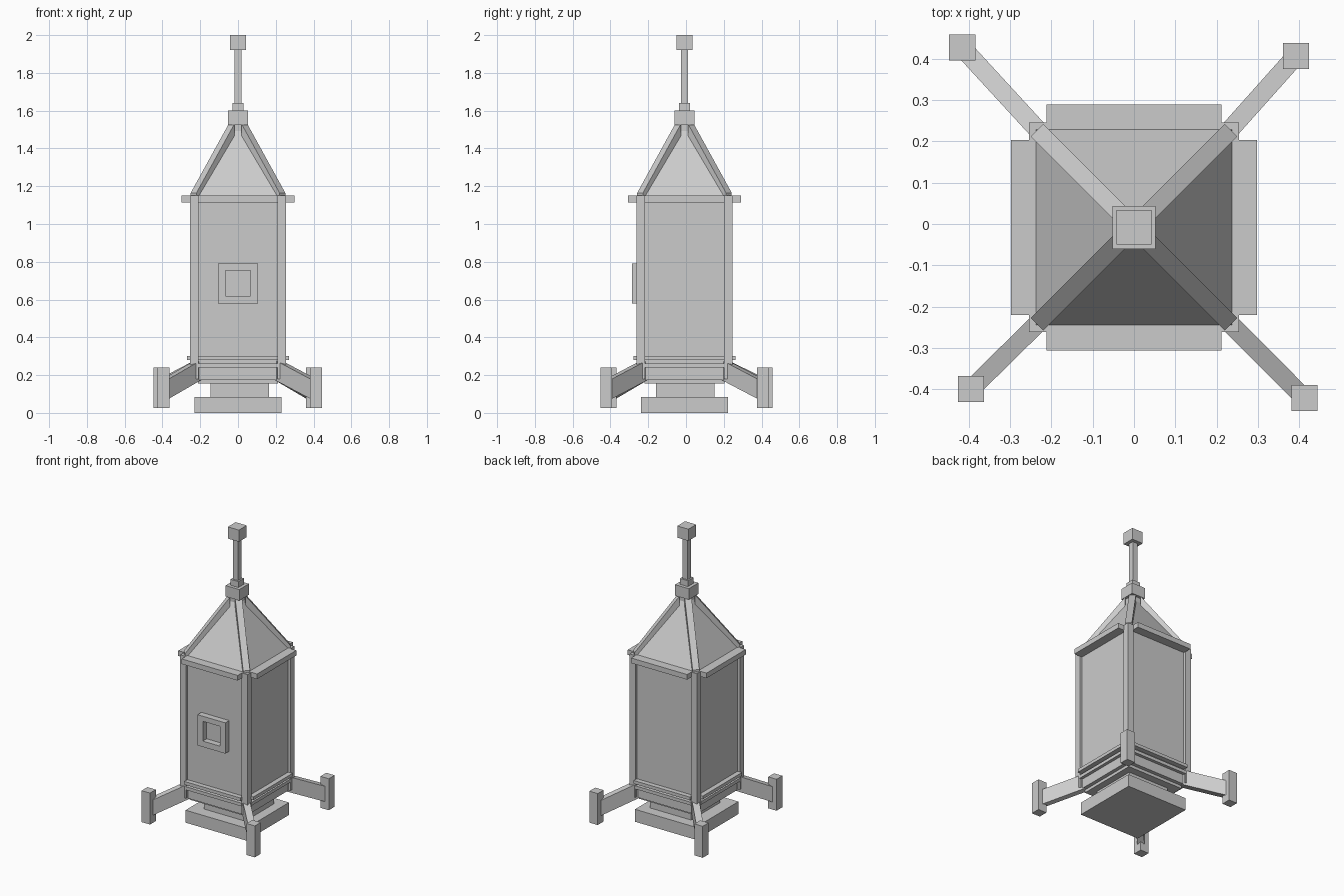
import bpy, bmesh, math
from mathutils import Matrix, Vector

if "Cube" in bpy.data.objects:
    bpy.data.objects.remove(bpy.data.objects["Cube"])

grey = bpy.data.materials.new("light_grey")
grey.diffuse_color = (0.6, 0.6, 0.6, 1)
grey.use_nodes = True
grey.node_tree.nodes["Principled BSDF"].inputs["Base Color"].default_value = grey.diffuse_color
CY = -0.008          # tower axis offset in y


def finish(name, bm):
    bmesh.ops.recalc_face_normals(bm, faces=bm.faces)
    me = bpy.data.meshes.new(name)
    bm.to_mesh(me)
    bm.free()
    me.materials.append(grey)
    ob = bpy.data.objects.new(name, me)
    bpy.context.collection.objects.link(ob)
    return ob


def box(name, x, y, z):
    """Box from (min, max) ranges."""
    bm = bmesh.new()
    size = [r[1] - r[0] for r in (x, y, z)]
    mid = [(r[0] + r[1]) / 2 for r in (x, y, z)]
    bmesh.ops.create_cube(bm, size=1, matrix=Matrix.Translation(mid) @ Matrix.Diagonal((*size, 1)))
    return finish(name, bm)


def block(name, half, z0, z1, cx=0, cy=CY):
    return box(name, (cx - half, cx + half), (cy - half, cy + half), (z0, z1))


def beam(name, a, b, width, height):
    """Sloping beam with vertical ends; a and b lie on its top centre line."""
    a, b = Vector(a), Vector(b)
    d = b - a
    side = Vector((-d.y, d.x, 0)).normalized() * width / 2
    drop = Vector((0, 0, -height))
    bm = bmesh.new()
    rings = [[bm.verts.new(p + o) for o in (side, -side, drop - side, drop + side)] for p in (a, b)]
    bm.faces.new(rings[0])
    bm.faces.new(rings[1])
    for i in range(4):
        j = (i + 1) % 4
        bm.faces.new((rings[0][i], rings[0][j], rings[1][j], rings[1][i]))
    return finish(name, bm)


# Base, neck and main body
block("base_slab", 0.23, 0, 0.085)
block("neck", 0.155, 0.085, 0.155, cx=0.01, cy=-0.003)
block("body_underside", 0.212, 0.155, 0.178)
block("body", 0.237, 0.175, 1.15)

# Pyramid roof
bm = bmesh.new()
bmesh.ops.create_cone(bm, cap_ends=True, segments=4, radius1=0.237 * math.sqrt(2), radius2=0, depth=0.4,
                      matrix=Matrix.Translation((0, CY, 1.35)) @ Matrix.Rotation(math.pi / 4, 4, 'Z'))
finish("roof", bm)

# Finial stack
block("roof_core", 0.034, 1.40, 1.53)
block("finial_collar", 0.052, 1.525, 1.60)
block("finial_step", 0.03, 1.60, 1.64)
block("finial_rod", 0.019, 1.64, 1.925)
block("finial_cube", 0.042, 1.92, 2.0)

# Boards on each side: eaves and lower bands
for name, out, z0, z1 in (("eave", 0.298, 1.115, 1.15),
                          ("upper_band", 0.27, 0.28, 0.302),
                          ("lower_band", 0.258, 0.24, 0.262)):
    for s in (-1, 1):
        r = sorted((s * 0.225, s * out))
        box(name + "_x", r, (CY - 0.212, CY + 0.212), (z0, z1))
        box(name + "_y", (-0.212, 0.212), (r[0] + CY, r[1] + CY), (z0, z1))

# Corner posts, roof ribs, struts and feet
feet = {(-1, -1): (-0.395, -0.40), (-1, 1): (-0.416, 0.427),
        (1, 1): (0.392, 0.407), (1, -1): (0.413, -0.422)}
for (sx, sy), (fx, fy) in feet.items():
    block("corner_post", 0.022, 0.18, 1.15, sx * 0.232, CY + sy * 0.232)
    beam("roof_rib", (sx * 0.235, CY + sy * 0.235, 1.165), (sx * 0.034, CY + sy * 0.034, 1.53), 0.043, 0.07)
    beam("leg_strut", (sx * 0.20, CY + sy * 0.20, 0.285), (fx, fy, 0.172), 0.045, 0.105)
    block("foot", 0.0315, 0.025, 0.24, fx, fy)

# Window frame with open centre
for s in (-1, 1):
    box("window_jamb", sorted((s * 0.065, s * 0.105)), (-0.287, -0.235), (0.58, 0.79))
for z in ((0.58, 0.62), (0.755, 0.79)):
    box("window_rail", (-0.065, 0.065), (-0.287, -0.235), z)
